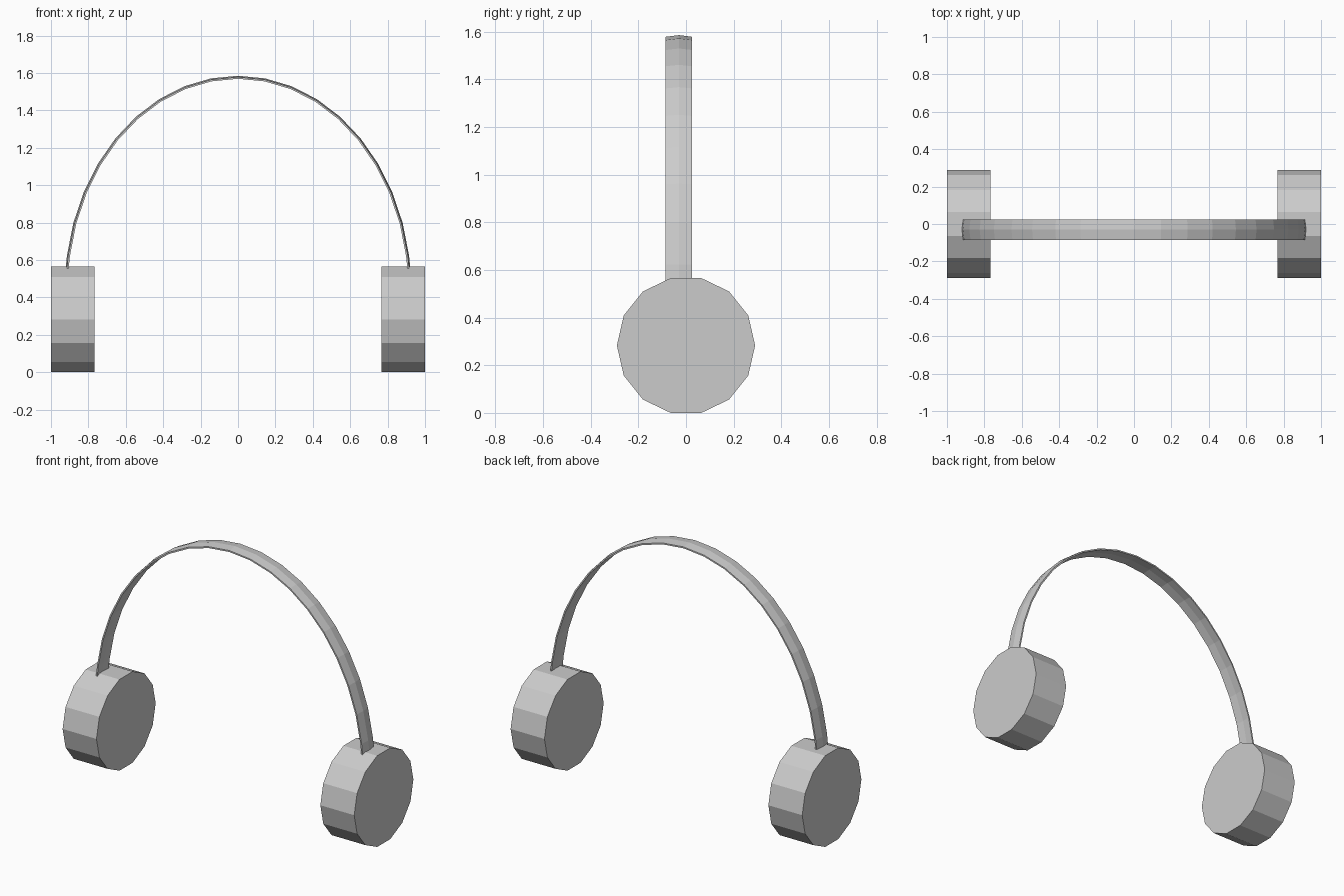
import bpy, bmesh
from math import sin, cos, pi, radians
from mathutils import Vector

cube = bpy.data.objects.get("Cube")
if cube:
    bpy.data.objects.remove(cube, do_unlink=True)

grey = bpy.data.materials.new("light grey")
grey.use_nodes = True
colour = (0.6, 0.6, 0.6, 1)
grey.diffuse_color = colour
grey.node_tree.nodes["Principled BSDF"].inputs["Base Color"].default_value = colour


def loft(name, rings):
    """Skin a list of matching closed rings and cap both ends."""
    bm = bmesh.new()
    loops = [[bm.verts.new(p) for p in ring] for ring in rings]
    n = len(loops[0])
    for a, b in zip(loops, loops[1:]):
        for i in range(n):
            j = (i + 1) % n
            bm.faces.new((a[i], a[j], b[j], b[i]))
    bm.faces.new(loops[0])
    bm.faces.new(loops[-1])
    bmesh.ops.recalc_face_normals(bm, faces=bm.faces)
    mesh = bpy.data.meshes.new(name)
    bm.to_mesh(mesh)
    bm.free()
    mesh.materials.append(grey)
    obj = bpy.data.objects.new(name, mesh)
    bpy.context.collection.objects.link(obj)
    return obj


# Ear cups: fourteen-sided drums lying along x
CUP_R, CUP_SIDES = 0.29, 14
CUP_Z = CUP_R * sin(3 * 2 * pi / CUP_SIDES)


def cup_ring(x):
    angles = [2 * pi * i / CUP_SIDES for i in range(CUP_SIDES)]
    return [(x, CUP_R * cos(a), CUP_Z + CUP_R * sin(a)) for a in angles]


for side, sign in (("left", 1), ("right", -1)):
    loft(side + "_ear_cup", [cup_ring(sign * 0.768), cup_ring(sign)])

# Headband: thin, slightly ridged strip swept along a half ellipse
BAND_A, BAND_B, BAND_Z = 0.918, 1.132, 0.445
SECTION = [(-0.085, 0.001), (-0.03, 0.008), (0.025, 0.001),
           (0.025, -0.008), (-0.03, -0.004), (-0.085, -0.008)]


def band_ring(degrees):
    t = radians(degrees)
    centre = Vector((BAND_A * sin(t), 0, BAND_Z + BAND_B * cos(t)))
    out = Vector((BAND_B * sin(t), 0, BAND_A * cos(t))).normalized()
    return [centre + out * h + Vector((0, y, 0)) for y, h in SECTION]


steps = [-85] + [9 * i for i in range(-9, 10)] + [85]
loft("headband", [band_ring(d) for d in steps])
